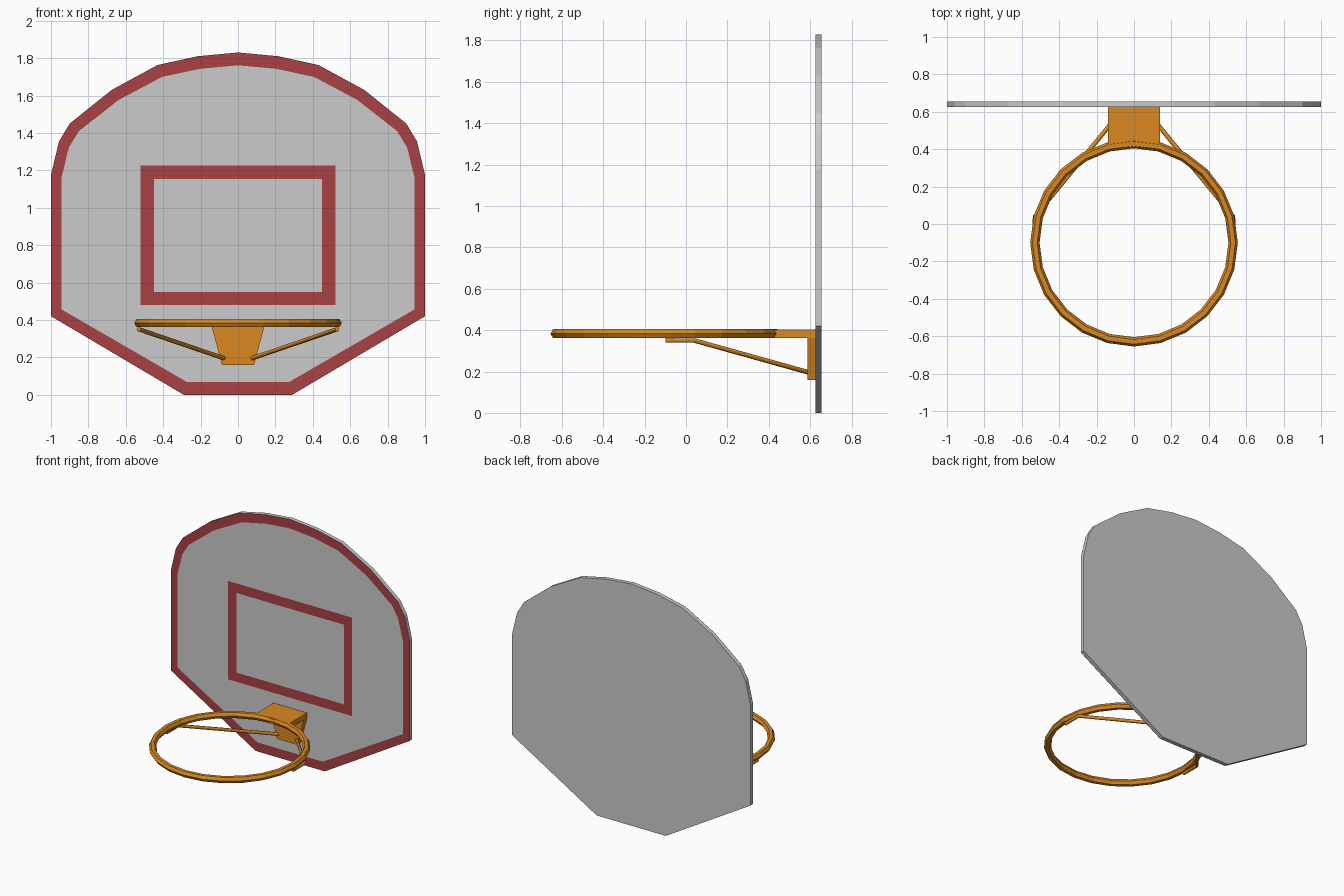
import bpy
from math import cos, sin, pi

if "Cube" in bpy.data.objects:
    bpy.data.objects.remove(bpy.data.objects["Cube"])


def material(name, rgb):
    m = bpy.data.materials.new(name)
    m.diffuse_color = (*rgb, 1)
    m.use_nodes = True
    m.node_tree.nodes["Principled BSDF"].inputs["Base Color"].default_value = m.diffuse_color
    return m


RED = material("red_paint", (0.4, 0.052, 0.056))
ORANGE = material("orange_steel", (0.7, 0.25, 0.015))


def add_mesh(name, verts, faces, mat=None):
    me = bpy.data.meshes.new(name)
    me.from_pydata(verts, [], faces)
    ob = bpy.data.objects.new(name, me)
    bpy.context.collection.objects.link(ob)
    if mat:
        me.materials.append(mat)
    return ob


def slab(name, loop, y0, y1, mat=None):
    """Counter-clockwise x/z outline (seen from the front) extruded along y."""
    n = len(loop)
    verts = [(x, y, z) for y in (y0, y1) for x, z in loop]
    faces = [tuple(range(n)), tuple(range(2 * n - 1, n - 1, -1))]
    faces += [(i, i + n, (i + 1) % n + n, (i + 1) % n) for i in range(n)]
    return add_mesh(name, verts, faces, mat)


def painted_band(name, outer, inner, y, mat):
    """Flat band between two matching outlines, facing the front."""
    n = len(outer)
    verts = [(x, y, z) for x, z in outer + inner]
    faces = [(i, (i + 1) % n, (i + 1) % n + n, i + n) for i in range(n)]
    return add_mesh(name, verts, faces, mat)


def rect(x, z0, z1):
    return [(-x, z0), (x, z0), (x, z1), (-x, z1)]


# Backboard: right half of the outline, mirrored
half = [(0.29, 0), (1, 0.42), (1, 1.175), (0.957, 1.355), (0.9, 1.45),
        (0.675, 1.63), (0.43, 1.763), (0.215, 1.81)]
outline = half + [(0, 1.83)] + [(-x, z) for x, z in reversed(half)]
FRONT, BACK = 0.625, 0.655
slab("backboard", outline, FRONT, BACK)

# Painted border and target square
inset = [(x * 0.945, 0.915 + (z - 0.915) * 0.925) for x, z in outline]
painted_band("board_border", outline, inset, FRONT - 0.001, RED)
painted_band("target_square", rect(0.52, 0.48, 1.225), rect(0.45, 0.55, 1.153),
             FRONT - 0.001, RED)

# Hoop: 24 segments with a hexagonal section
SEG, SIDES, R, r = 24, 6, 0.53, 0.025
verts = []
for i in range(SEG):
    a = 2 * pi * i / SEG
    for j in range(SIDES):
        b = 2 * pi * j / SIDES
        d = R + r * cos(b)
        verts.append((d * cos(a), -0.1 + d * sin(a), 0.383 + r * sin(b)))
faces = [(i * SIDES + j, (i + 1) % SEG * SIDES + j,
          (i + 1) % SEG * SIDES + (j + 1) % SIDES, i * SIDES + (j + 1) % SIDES)
         for i in range(SEG) for j in range(SIDES)]
add_mesh("hoop", verts, faces, ORANGE)

# Mounting bracket: top plate and tapered wall plate
slab("bracket_top_plate", rect(0.14, 0.362, 0.403), 0.41, FRONT, ORANGE)
slab("bracket_wall_plate", [(-0.086, 0.16), (0.086, 0.16), (0.14, 0.362), (-0.14, 0.362)],
     0.587, FRONT, ORANGE)

# Support rods bent to run under the hoop
for side, s in (("left", -1), ("right", 1)):
    cu = bpy.data.curves.new(side + "_support_rod", 'CURVE')
    cu.dimensions = '3D'
    cu.bevel_depth = 0.012
    cu.bevel_resolution = 1
    cu.use_fill_caps = True
    sp = cu.splines.new('POLY')
    sp.points.add(2)
    path = [(0.075, 0.595, 0.195), (0.53, 0.04, 0.35), (0.53, -0.1, 0.35)]
    for p, (x, y, z) in zip(sp.points, path):
        p.co = (s * x, y, z, 1)
    cu.materials.append(ORANGE)
    ob = bpy.data.objects.new(side + "_support_rod", cu)
    bpy.context.collection.objects.link(ob)
